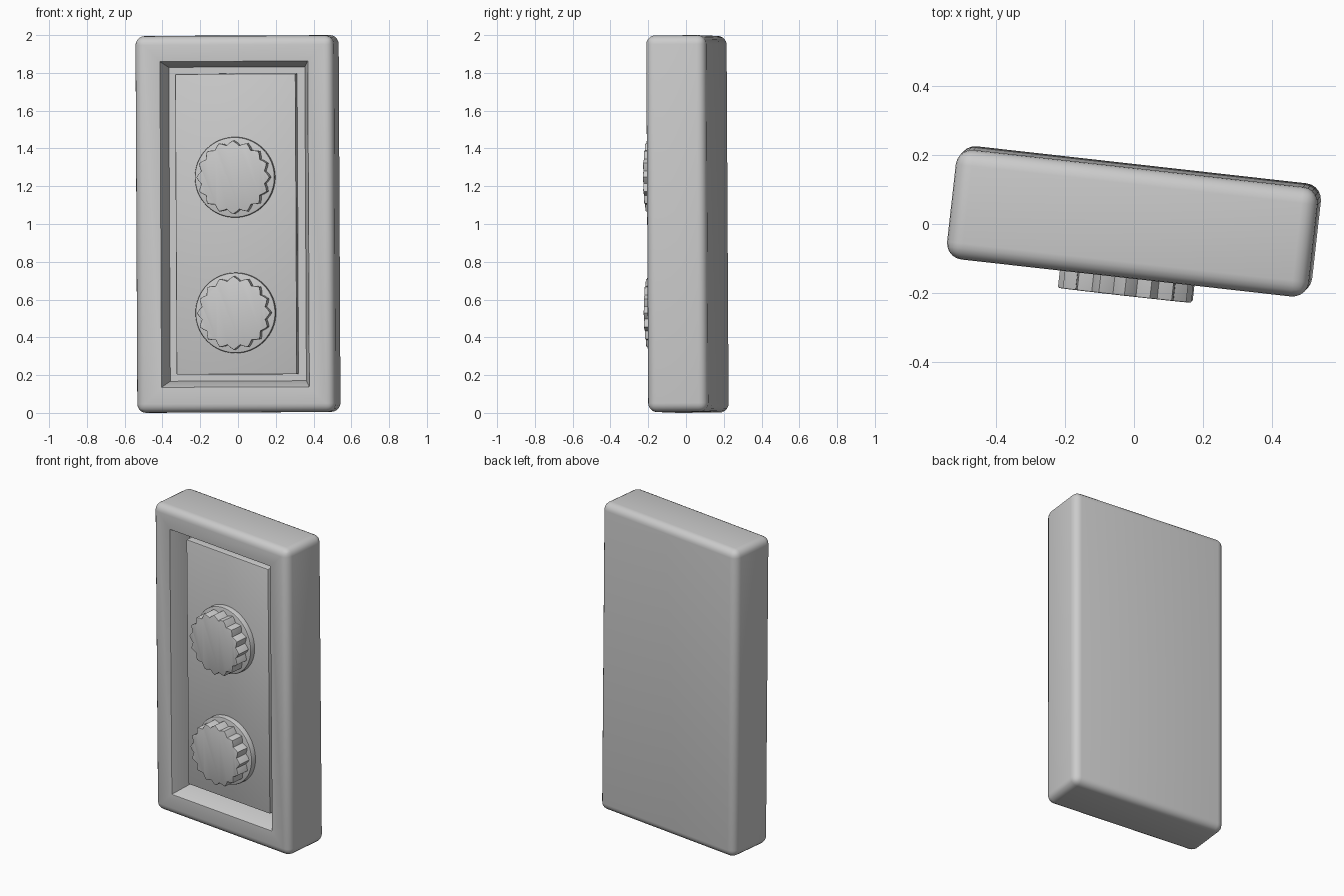
import bpy, bmesh
from math import cos, sin, pi, radians
from mathutils import Matrix

cube = bpy.data.objects.get("Cube")
if cube:
    bpy.data.objects.remove(cube, do_unlink=True)

WIDTH, DEPTH, HEIGHT = 1.057, 0.32, 1.994
FRONT = -DEPTH / 2
PANEL_Y = FRONT + 0.065          # front surface of the raised panel
FLOOR_Y = FRONT + 0.14           # bottom of the recess
KNOB_Y = FRONT - 0.055           # front surface of the knobs

# The whole unit stands turned and leans very slightly
POSE = (Matrix.Translation((0, 0.0075, 1.0)) @ Matrix.Rotation(0.0055, 4, 'X')
        @ Matrix.Rotation(-0.005, 4, 'Y') @ Matrix.Rotation(radians(-6.4), 4, 'Z'))

grey = bpy.data.materials.new("plain_grey")
grey.use_nodes = True
colour = (0.6, 0.6, 0.6, 1)
grey.diffuse_color = colour
grey.node_tree.nodes["Principled BSDF"].inputs["Base Color"].default_value = colour


def finish(bm, name):
    bmesh.ops.recalc_face_normals(bm, faces=bm.faces)
    bm.transform(POSE)
    mesh = bpy.data.meshes.new(name)
    bm.to_mesh(mesh)
    bm.free()
    mesh.materials.append(grey)
    obj = bpy.data.objects.new(name, mesh)
    bpy.context.collection.objects.link(obj)
    bpy.ops.object.select_all(action='DESELECT')
    obj.select_set(True)
    bpy.context.view_layer.objects.active = obj
    bpy.ops.object.shade_smooth_by_angle(angle=radians(35))


def box(width, y0, y1, height):
    bm = bmesh.new()
    bmesh.ops.create_cube(bm, size=1)
    bm.transform(Matrix.Translation((0, (y0 + y1) / 2, 0))
                 @ Matrix.Diagonal((width, y1 - y0, height, 1)))
    return bm


def round_edges(bm, edges, radius, segments):
    bmesh.ops.bevel(bm, geom=edges, offset=radius, segments=segments,
                    profile=0.5, affect='EDGES', clamp_overlap=True)


def disc(bm, outline, y0, y1, x, z, bevel):
    """Extrude a closed outline from y0 to y1 and soften its front rim."""
    back = bm.faces.new([bm.verts.new((x + px, y0, z + pz)) for px, pz in outline])
    ext = bmesh.ops.extrude_face_region(bm, geom=[back])["geom"]
    for v in (g for g in ext if isinstance(g, bmesh.types.BMVert)):
        v.co.y = y1
    front = next(g for g in ext if isinstance(g, bmesh.types.BMFace))
    round_edges(bm, list(front.edges), bevel, 2)


# Casing: rounded box with a slanted recess in its front
bm = box(WIDTH, FRONT, -FRONT, HEIGHT)
outer = list(bm.edges)
front = min(bm.faces, key=lambda f: f.calc_center_median().y)
bmesh.ops.inset_region(bm, faces=[front], thickness=0.136, use_even_offset=True)
rim = list(front.edges)
bmesh.ops.inset_region(bm, faces=[front], thickness=0.03, use_even_offset=True)
for v in front.verts:
    v.co.y = FLOOR_Y
round_edges(bm, outer, 0.047, 5)
round_edges(bm, [e for e in rim if e.is_valid], 0.006, 2)
finish(bm, "casing")

# Raised panel on the recess floor
bm = box(0.642, PANEL_Y, FLOOR_Y + 0.01, 1.592)
round_edges(bm, list(bm.edges), 0.006, 2)
finish(bm, "raised_panel")

# Two knobs, each a round base with a toothed grip
TEETH = 16


def ring(count, radius_of):
    return [(radius_of(i) * cos(2 * pi * i / count), radius_of(i) * sin(2 * pi * i / count))
            for i in range(count)]


for name, z in (("upper_knob", 0.248), ("lower_knob", -0.47)):
    bm = bmesh.new()
    disc(bm, ring(64, lambda i: 0.213), PANEL_Y + 0.01, PANEL_Y - 0.035, -0.002, z, 0.008)
    finish(bm, name + "_base")
    # Each tooth runs from tip to valley and back
    bm = bmesh.new()
    disc(bm, ring(TEETH * 4, lambda i: (0.195, 0.184, 0.172, 0.184)[i % 4]),
         PANEL_Y, KNOB_Y, -0.002, z, 0.004)
    finish(bm, name + "_grip")
